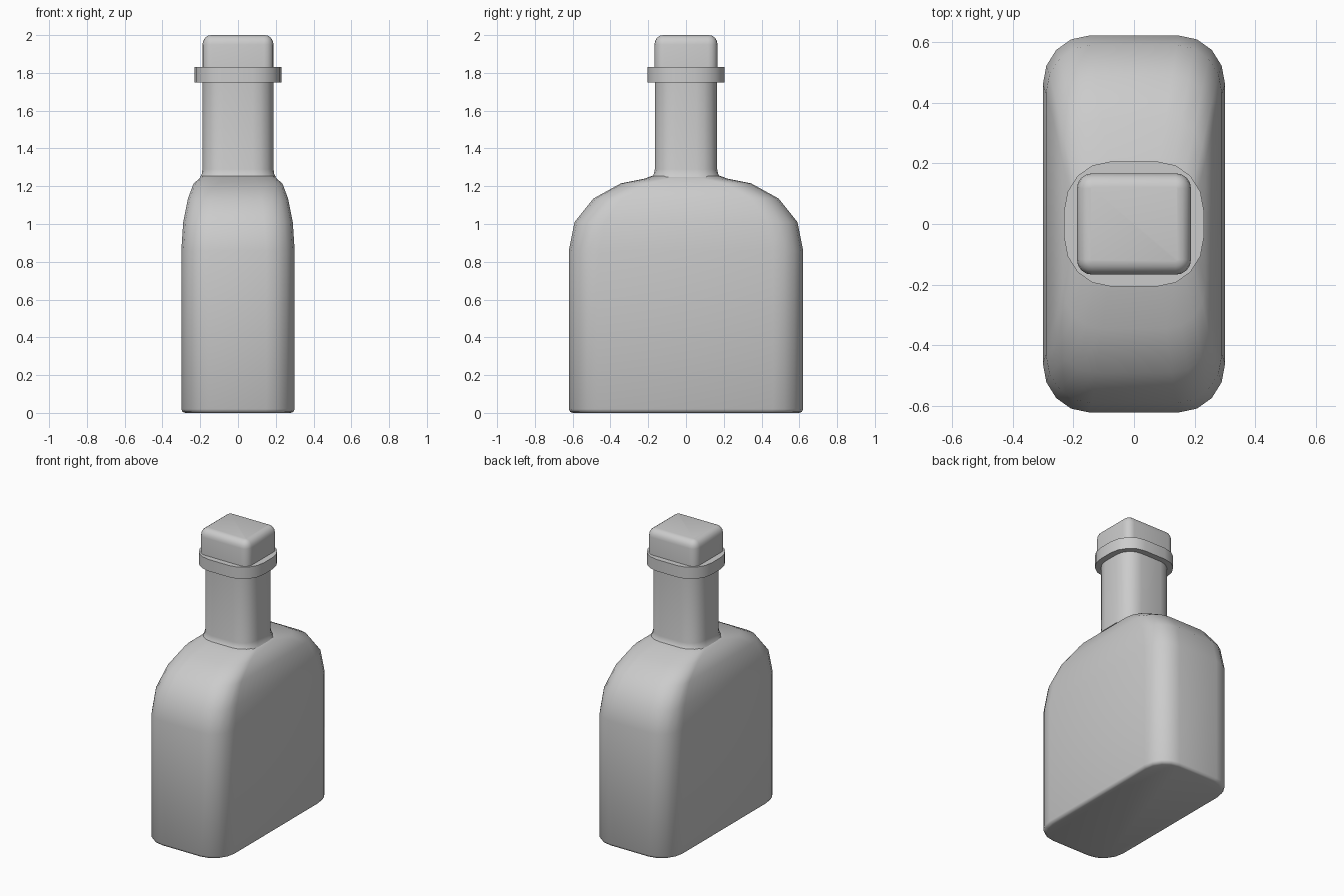
import bpy, bmesh, math

cube = bpy.data.objects.get("Cube")
if cube:
    bpy.data.objects.remove(cube)

grey = bpy.data.materials.new("plain grey")
grey.use_nodes = True
grey.diffuse_color = (0.6, 0.6, 0.6, 1)
bsdf = grey.node_tree.nodes["Principled BSDF"]
bsdf.inputs["Base Color"].default_value = grey.diffuse_color


def rounded_ring(bm, hx, hy, rx, ry, z, steps=4):
    """Rounded rectangle of vertices at height z."""
    ring = []
    for quarter, (sx, sy) in enumerate([(1, 1), (-1, 1), (-1, -1), (1, -1)]):
        for i in range(steps + 1):
            a = math.pi / 2 * (quarter + i / steps)
            ring.append(bm.verts.new((sx * (hx - rx) + rx * math.cos(a),
                                      sy * (hy - ry) + ry * math.sin(a), z)))
    return ring


def loft(name, sections, angle=40):
    """Skin a closed solid through sections (hx, hy, rx, ry, z)."""
    bm = bmesh.new()
    rings = [rounded_ring(bm, *s) for s in sections]
    n = len(rings[0])
    for low, high in zip(rings, rings[1:]):
        for i in range(n):
            j = (i + 1) % n
            bm.faces.new((low[i], low[j], high[j], high[i]))
    bm.faces.new(rings[0][::-1])
    bm.faces.new(rings[-1])
    mesh = bpy.data.meshes.new(name)
    bm.to_mesh(mesh)
    bm.free()
    mesh.materials.append(grey)
    obj = bpy.data.objects.new(name, mesh)
    bpy.context.collection.objects.link(obj)
    bpy.ops.object.select_all(action="DESELECT")
    obj.select_set(True)
    bpy.context.view_layer.objects.active = obj
    bpy.ops.object.shade_smooth_by_angle(angle=math.radians(angle))
    return obj


# Flat-sided body with sloping shoulders
loft("bottle_body", [
    (0.28, 0.60, 0.14, 0.15, 0.0),
    (0.294, 0.614, 0.15, 0.16, 0.006),
    (0.30, 0.62, 0.15, 0.16, 0.02),
    (0.30, 0.62, 0.15, 0.16, 0.86),
    (0.29, 0.59, 0.15, 0.16, 1.01),
    (0.265, 0.49, 0.14, 0.15, 1.135),
    (0.235, 0.345, 0.13, 0.14, 1.215),
    (0.205, 0.22, 0.12, 0.13, 1.24),
    (0.19, 0.18, 0.11, 0.11, 1.255),
], 60)

# Neck with a small flare at its foot
loft("neck", [
    (0.20, 0.18, 0.12, 0.12, 1.25),
    (0.192, 0.17, 0.11, 0.11, 1.265),
    (0.188, 0.165, 0.11, 0.11, 1.29),
    (0.188, 0.165, 0.11, 0.11, 1.76),
])

# Collar below the stopper
loft("collar", [
    (0.23, 0.205, 0.15, 0.16, 1.75),
    (0.23, 0.205, 0.15, 0.16, 1.83),
])

# Stopper with a filleted top edge
fillet, hx, hy = 0.05, 0.188, 0.167
stopper = [(hx, hy, fillet, fillet, 1.825)]
for i in range(5):
    a = math.pi / 2 * i / 4
    inset = (fillet - 0.005) * (1 - math.cos(a))
    stopper.append((hx - inset, hy - inset, fillet - inset, fillet - inset,
                    2 - fillet + fillet * math.sin(a)))
loft("stopper", stopper)
